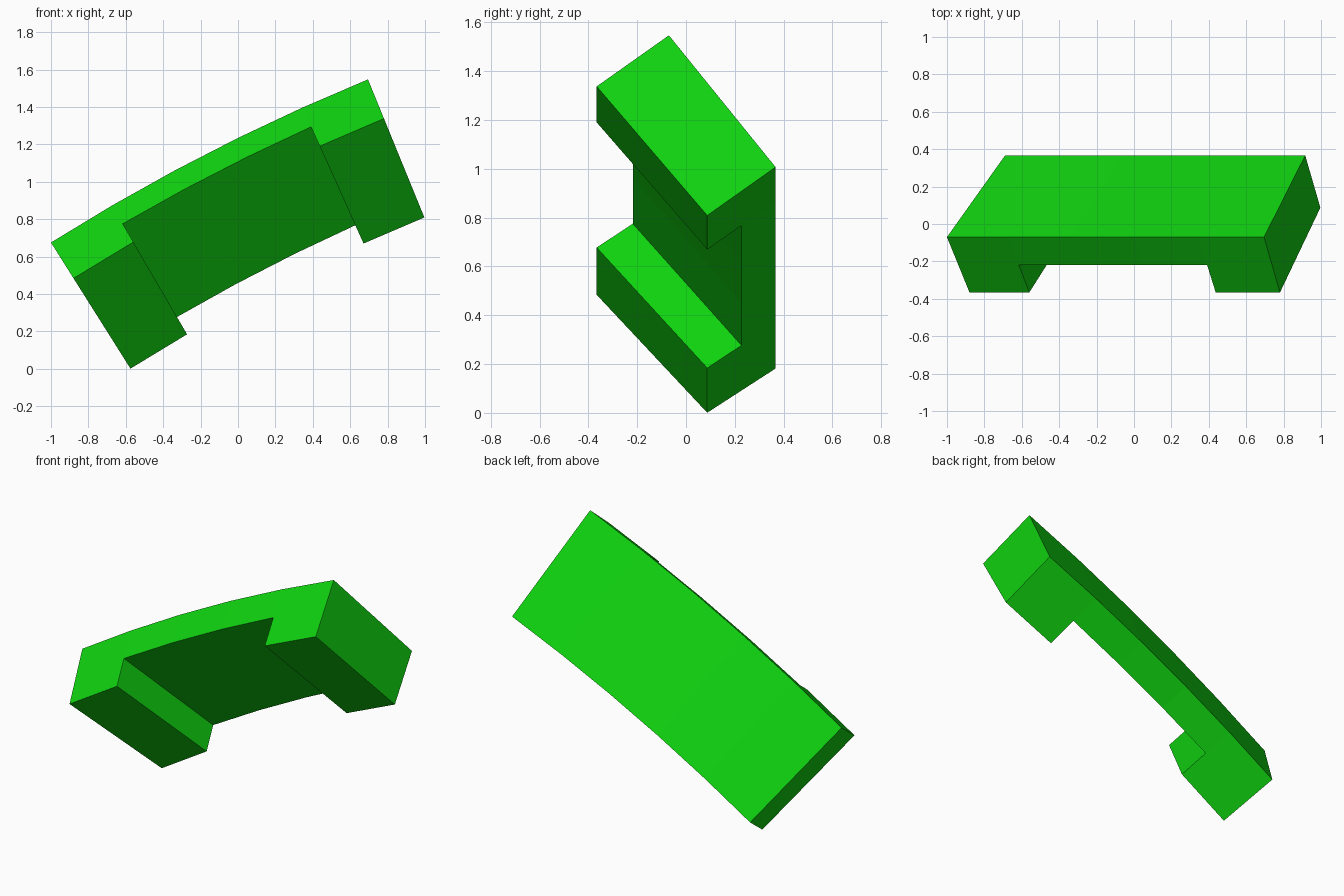
import bpy, bmesh, math

# Clear the default cube only
cube = bpy.data.objects.get("Cube")
if cube:
    bpy.data.objects.remove(cube, do_unlink=True)

# Single green material
green = bpy.data.materials.new("bright_green")
green.use_nodes = True
colour = (0.005, 0.65, 0.005, 1.0)
green.diffuse_color = colour
green.node_tree.nodes["Principled BSDF"].inputs["Base Color"].default_value = colour

# Arc of the back edge, bent about an axis parallel to y
x0, z0, x1, z1 = -1.0, 0.675, 0.695, 1.547
HALF = math.radians(5)
SEGMENTS = 5
tilt = math.atan2(z1 - z0, x1 - x0)
radius = math.hypot(x1 - x0, z1 - z0) / (2 * math.sin(HALF))
cx = (x0 + x1) / 2 + radius * math.cos(HALF) * math.sin(tilt)
cz = (z0 + z1) / 2 - radius * math.cos(HALF) * math.cos(tilt)

# Cross-section as (y, depth towards the arc centre)
SECTION = {
    "back_top": (-0.07, 0.0), "web_top": (-0.218, -0.113),
    "tip_top": (-0.366, -0.226), "tip_bottom": (0.087, -0.797),
    "web_bottom": (0.227, -0.69), "back_bottom": (0.367, -0.583),
}
WEB = ["back_top", "web_top", "web_bottom", "back_bottom"]
FULL = list(SECTION)

bm = bmesh.new()


def ring(station):
    """Place the section at one station of the arc."""
    a = tilt + HALF - 2 * HALF * station / SEGMENTS
    names = WEB if 1 < station < SEGMENTS - 1 else FULL
    return {n: bm.verts.new((cx - (radius + SECTION[n][1]) * math.sin(a),
                             SECTION[n][0],
                             cz + (radius + SECTION[n][1]) * math.cos(a)))
            for n in names}


rings = [ring(i) for i in range(SEGMENTS + 1)]

# Sides: full section on the end blocks, thin section between them
for i in range(SEGMENTS):
    names = FULL if i in (0, SEGMENTS - 1) else WEB
    p, q = rings[i], rings[i + 1]
    for m, n in zip(names, names[1:] + names[:1]):
        bm.faces.new((p[m], p[n], q[n], q[m]))

# Outer ends and the inner walls of the two blocks
for i in (0, SEGMENTS):
    bm.faces.new([rings[i][n] for n in FULL])
for i in (1, SEGMENTS - 1):
    bm.faces.new([rings[i][n] for n in ("web_top", "tip_top", "tip_bottom", "web_bottom")])

bmesh.ops.recalc_face_normals(bm, faces=bm.faces)
mesh = bpy.data.meshes.new("curved_bracket")
bm.to_mesh(mesh)
bm.free()
mesh.materials.append(green)
bracket = bpy.data.objects.new("curved_bracket", mesh)
bpy.context.scene.collection.objects.link(bracket)
